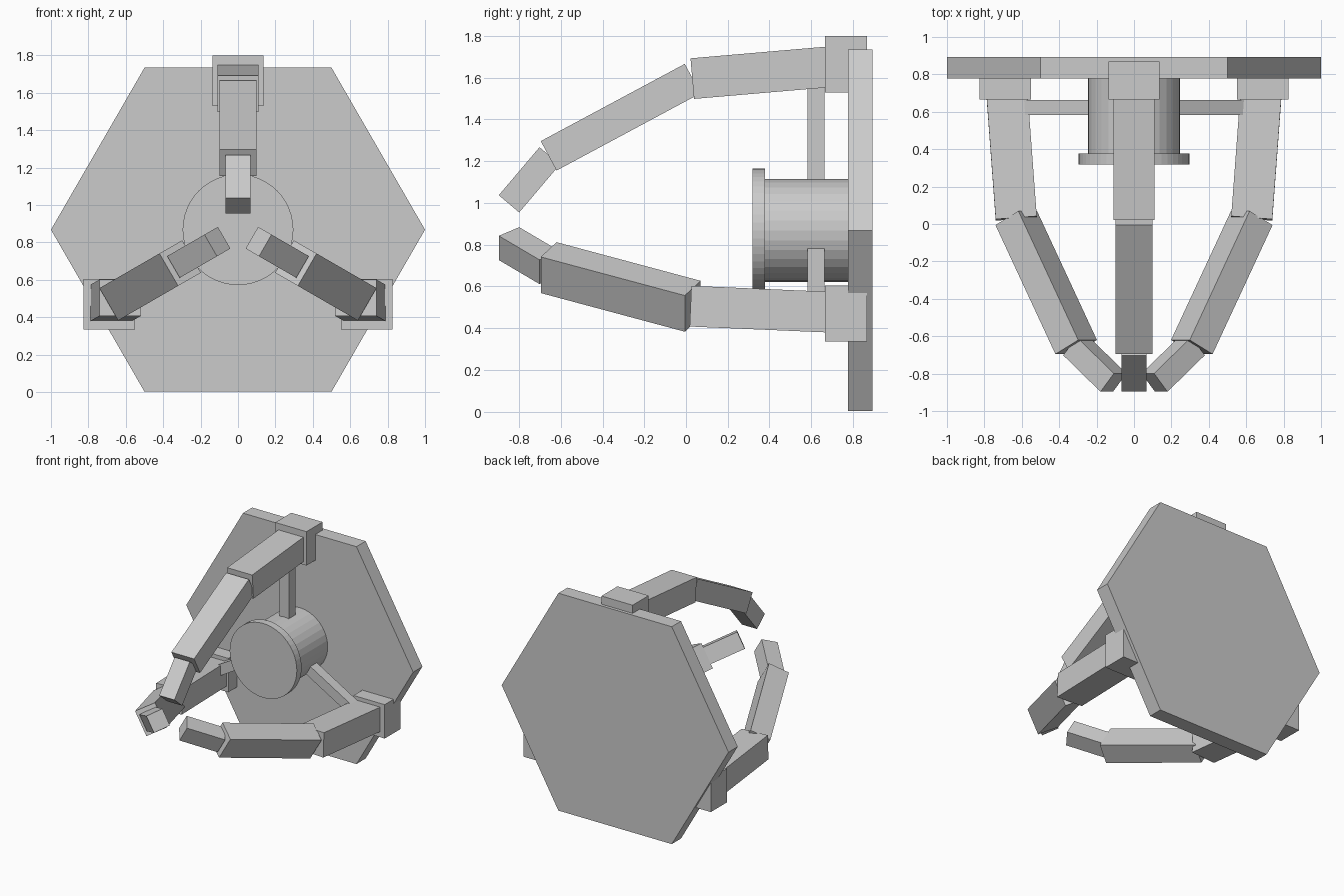
import bpy, bmesh, math
from mathutils import Vector, Matrix

if "Cube" in bpy.data.objects:
    bpy.data.objects.remove(bpy.data.objects["Cube"])

CZ = 0.868  # height of the central axis
grey = bpy.data.materials.new("plain grey")
grey.diffuse_color = (0.6, 0.6, 0.6, 1)
grey.use_nodes = True
grey.node_tree.nodes["Principled BSDF"].inputs["Base Color"].default_value = grey.diffuse_color


def finish(name, bm):
    bmesh.ops.recalc_face_normals(bm, faces=bm.faces)
    me = bpy.data.meshes.new(name)
    bm.to_mesh(me)
    bm.free()
    me.materials.append(grey)
    ob = bpy.data.objects.new(name, me)
    bpy.context.collection.objects.link(ob)
    return ob


def prism(name, radius, sides, y0, y1):
    """Regular prism along y, with a corner on the x axis."""
    bm = bmesh.new()
    ring = []
    for i in range(sides):
        a = 2 * math.pi * i / sides
        ring.append(bm.verts.new((radius * math.cos(a), y0, CZ + radius * math.sin(a))))
    face = bm.faces.new(ring)
    ext = bmesh.ops.extrude_face_region(bm, geom=[face])
    moved = [v for v in ext["geom"] if isinstance(v, bmesh.types.BMVert)]
    bmesh.ops.translate(bm, verts=moved, vec=(0, y1 - y0, 0))
    return finish(name, bm)


def beam(name, start, end, side, width, thick):
    """Box from start to end; width runs along the side direction."""
    start, end = Vector(start), Vector(end)
    d = (end - start).normalized()
    s = Vector(side)
    s = (s - d * s.dot(d)).normalized()
    u = s.cross(d)
    rot = Matrix((s, d, u)).transposed().to_4x4()
    size = Matrix.Diagonal((width, (end - start).length, thick, 1))
    bm = bmesh.new()
    bmesh.ops.create_cube(bm, size=1, matrix=Matrix.Translation((start + end) / 2) @ rot @ size)
    return finish(name, bm)


# Base plate and central drum
prism("base_plate", 1.0, 6, 0.777, 0.893)
prism("drum", 0.247, 32, 0.375, 0.78)
prism("drum_cap", 0.296, 48, 0.318, 0.378)

# Three claws around the axis
for label, deg in (("top", 90), ("left", 210), ("right", 330)):
    a = math.radians(deg)
    out = Vector((math.cos(a), 0, math.sin(a)))
    tangent = Vector((math.sin(a), 0, -math.cos(a)))

    def at(r, y):
        return Vector((0, y, CZ)) + out * r

    # Upright mounting block and first link
    beam(label + "_mount", at(0.796, 0.666), at(0.796, 0.868), (1, 0, 0), 0.275, 0.27)
    beam(label + "_inner_link", at(0.727, 0.03), at(0.788, 0.74), (1, 0, 0), 0.22, 0.195)
    # Middle link and fingertip, turned towards the axis
    beam(label + "_middle_link", at(0.357, -0.658), at(0.727, 0.032), tangent, 0.2, 0.16)
    beam(label + "_fingertip", at(0.127, -0.848), at(0.357, -0.653), tangent, 0.134, 0.128)
    # Strut between drum and first link
    beam(label + "_strut", at(0.2, 0.623), at(0.72, 0.623), tangent, 0.08, 0.082)
